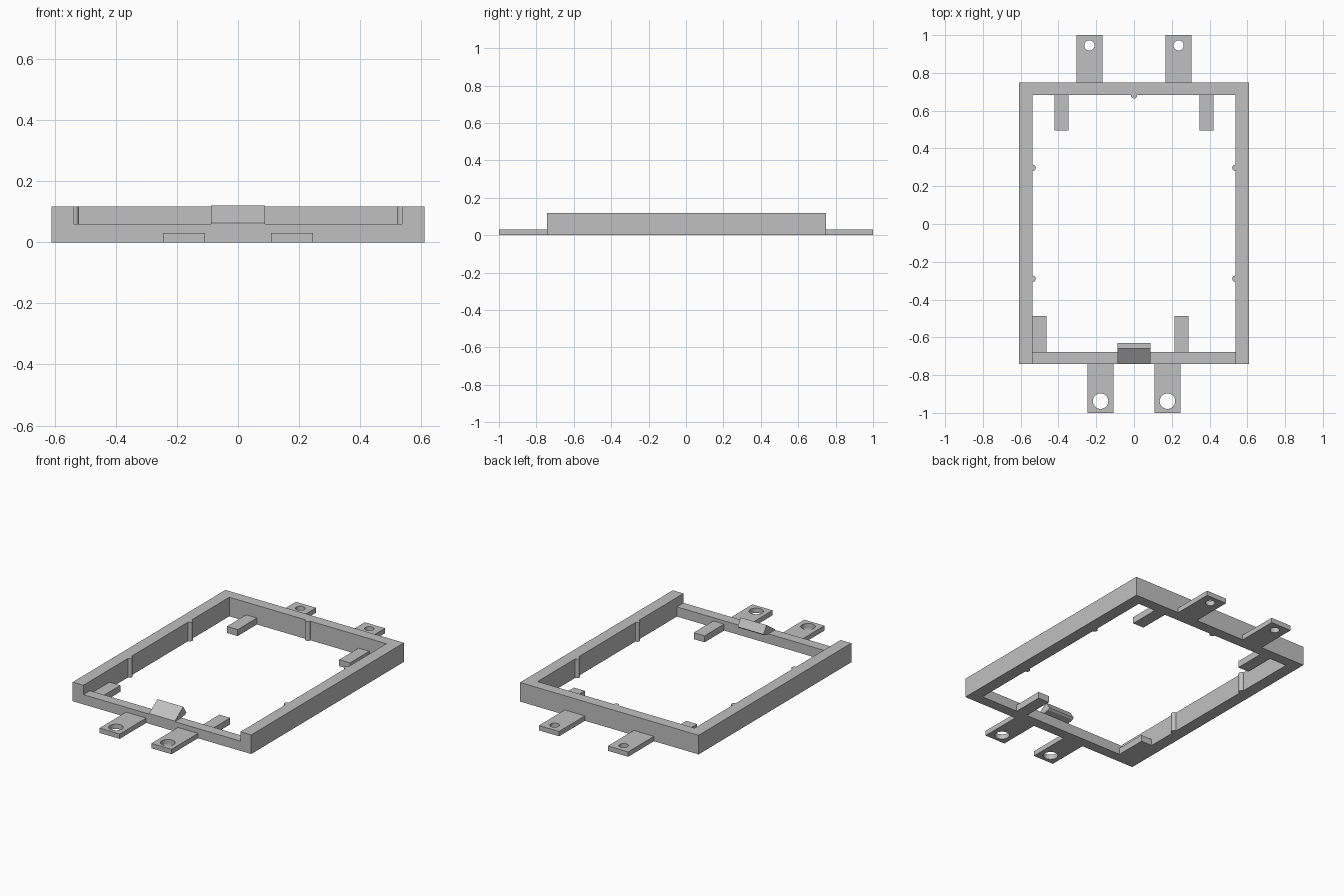
import bpy, bmesh
from math import cos, sin, tau
from mathutils import Matrix

cube = bpy.data.objects.get("Cube")
if cube:
    bpy.data.objects.remove(cube, do_unlink=True)

grey = bpy.data.materials.new("plain grey")
grey.use_nodes = True
grey.diffuse_color = (0.53, 0.53, 0.53, 1)
grey.node_tree.nodes["Principled BSDF"].inputs["Base Color"].default_value = grey.diffuse_color


def rect(x0, x1, y0, y1):
    return [(x0, y0), (x1, y0), (x1, y1), (x0, y1)]


def circle(x, y, r, n=32):
    return [(x + r * cos(tau * i / n), y + r * sin(tau * i / n)) for i in range(n)]


def plate(name, outlines, z0, z1, turn=None):
    """Extrude a filled outline (later outlines are holes) from z0 to z1."""
    curve = bpy.data.curves.new(name, 'CURVE')
    curve.dimensions = '2D'
    curve.fill_mode = 'BOTH'
    curve.extrude = (z1 - z0) / 2
    for pts in outlines:
        spline = curve.splines.new('POLY')
        spline.points.add(len(pts) - 1)
        for p, (x, y) in zip(spline.points, pts):
            p.co = (x, y, 0, 1)
        spline.use_cyclic_u = True
        spline.use_smooth = False
    temp = bpy.data.objects.new(name + "_outline", curve)
    mesh = bpy.data.meshes.new_from_object(temp)
    bpy.data.objects.remove(temp)
    bpy.data.curves.remove(curve)

    # Weld the caps to the sides and place the part
    bm = bmesh.new()
    bm.from_mesh(mesh)
    bmesh.ops.remove_doubles(bm, verts=bm.verts, dist=1e-5)
    bmesh.ops.recalc_face_normals(bm, faces=bm.faces)
    bmesh.ops.translate(bm, verts=bm.verts, vec=(0, 0, (z0 + z1) / 2))
    if turn:
        bm.transform(turn)
    for f in bm.faces:
        f.smooth = False
    bm.to_mesh(mesh)
    bm.free()
    mesh.name = name
    mesh.materials.clear()
    mesh.materials.append(grey)
    ob = bpy.data.objects.new(name, mesh)
    bpy.context.collection.objects.link(ob)
    return ob


OUT_X, IN_X = 0.61, 0.537
FRONT, FRONT_IN, BACK_IN, BACK = -0.742, -0.678, 0.682, 0.748
WALL, SILL, TAB, REST = 0.118, 0.06, 0.03, 0.04

# Tall back and side walls in one U, with a lower front wall between its ends
plate("frame_walls", [[(-OUT_X, FRONT), (-IN_X, FRONT), (-IN_X, BACK_IN), (IN_X, BACK_IN),
                       (IN_X, FRONT), (OUT_X, FRONT), (OUT_X, BACK), (-OUT_X, BACK)]], 0, WALL)
plate("front_wall", [rect(-IN_X, IN_X, FRONT, FRONT_IN)], 0, SILL)

# Mounting tabs with screw holes
for side, s in (("right", -1), ("left", 1)):
    bx, fx = s * 0.236, s * 0.177
    plate("back_tab_" + side, [rect(bx - 0.069, bx + 0.069, BACK, 1),
                               circle(bx, 0.945, 0.027)], 0, TAB)
    plate("front_tab_" + side, [rect(fx - 0.069, fx + 0.069, -1, FRONT),
                                circle(fx, -0.938, 0.041)], 0, TAB)

# Inner rests that carry the panel
for side, x in (("right", -0.385), ("left", 0.383)):
    plate("back_rest_" + side, [rect(x - 0.037, x + 0.037, 0.494, BACK_IN)], 0, REST)
for side, x in (("right", -0.5), ("left", 0.251)):
    plate("front_rest_" + side, [rect(x - 0.037, x + 0.037, FRONT_IN, -0.487)], 0, REST)

# Half-round grip ribs on the inner walls
def rib(name, x, y, start):
    r = 0.017
    arc = [(x + r * cos(start + tau * i / 24), y + r * sin(start + tau * i / 24))
           for i in range(13)]
    plate(name, [arc], 0, WALL)

for end, y in (("front", -0.29), ("back", 0.297)):
    rib(end + "_rib_right", -IN_X, y, -tau / 4)
    rib(end + "_rib_left", IN_X, y, tau / 4)
rib("back_wall_rib", 0, BACK_IN, tau / 2)

# Sloped snap latch on the front wall: side profile (y, z) swept along x
along_x = Matrix(((0, 0, 1, 0), (1, 0, 0, 0), (0, 1, 0, 0), (0, 0, 0, 1)))
plate("snap_latch", [[(FRONT, SILL), (FRONT, 0.064), (-0.66, 0.121), (-0.63, 0.075),
                      (-0.64, 0.066), (FRONT_IN, SILL)]], -0.088, 0.088, along_x)
